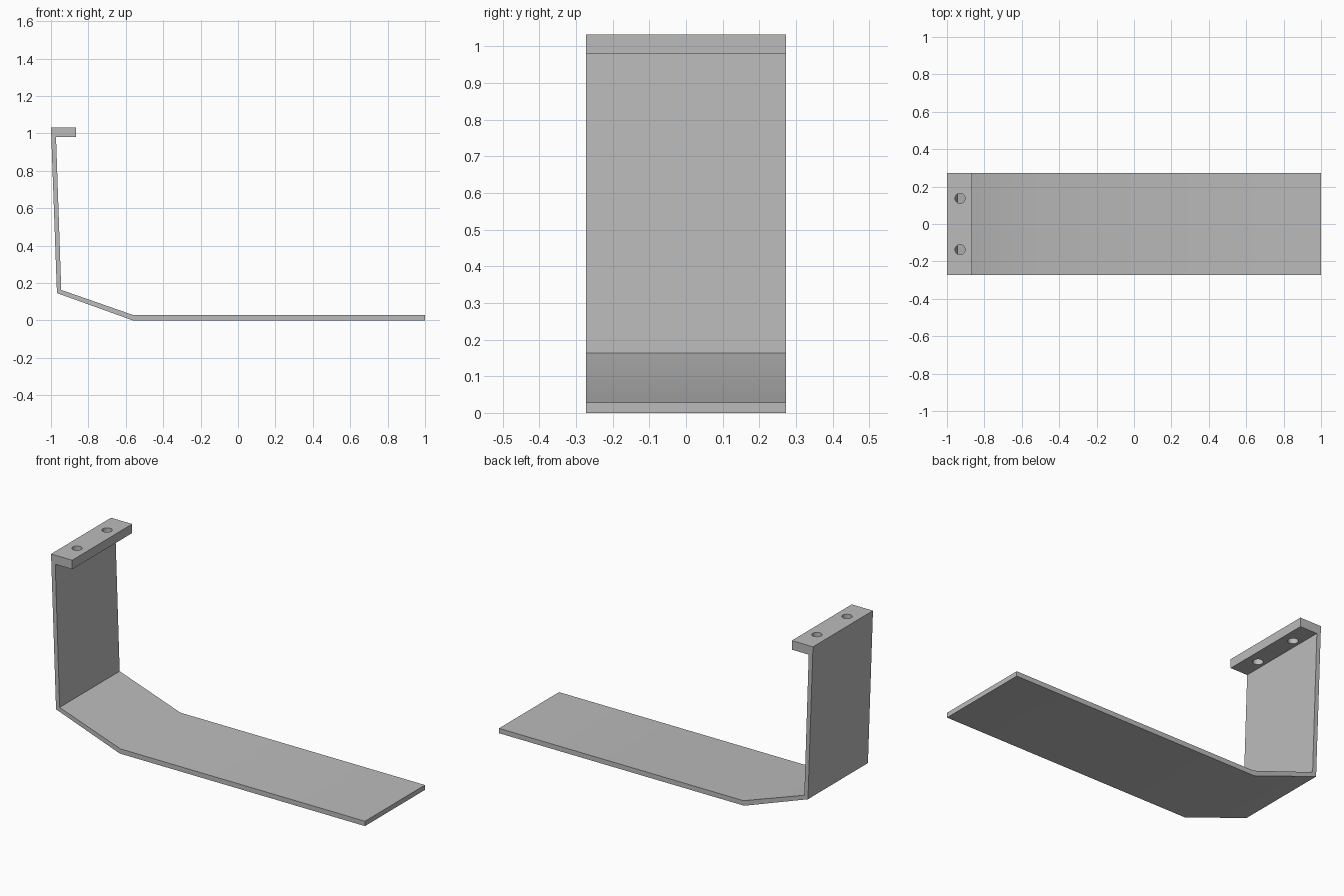
import bpy, bmesh, math

HALF_WIDTH = 0.273
HOLE_X, HOLE_Y, HOLE_RADIUS = -0.93, 0.137, 0.027

cube = bpy.data.objects.get("Cube")
if cube:
    bpy.data.objects.remove(cube, do_unlink=True)

# Plain grey metal
grey = bpy.data.materials.new("grey_metal")
grey.use_nodes = True
colour = (0.5, 0.5, 0.5, 1)
grey.diffuse_color = colour
grey.node_tree.nodes["Principled BSDF"].inputs["Base Color"].default_value = colour

# Bent strip with a thick top flange, as one side profile (x, z)
profile = [
    (1, 0), (1, 0.028), (-0.558, 0.028), (-0.945, 0.163),
    (-0.973, 0.98), (-0.865, 0.98), (-0.865, 1.032), (-1, 1.032),
    (-0.968, 0.146), (-0.562, 0),
]
bm = bmesh.new()
side = bm.faces.new([bm.verts.new((x, -HALF_WIDTH, z)) for x, z in profile])
extruded = bmesh.ops.extrude_face_region(bm, geom=[side])["geom"]
bmesh.ops.translate(bm, vec=(0, 2 * HALF_WIDTH, 0),
                    verts=[v for v in extruded if isinstance(v, bmesh.types.BMVert)])
bmesh.ops.recalc_face_normals(bm, faces=bm.faces)
mesh = bpy.data.meshes.new("bent_bracket")
bm.to_mesh(mesh)
bm.free()
mesh.materials.append(grey)
bracket = bpy.data.objects.new("bent_bracket", mesh)
bpy.context.collection.objects.link(bracket)

# Two screw holes through the flange
for sign in (-1, 1):
    bpy.ops.mesh.primitive_cylinder_add(vertices=32, radius=HOLE_RADIUS, depth=0.2,
                                        location=(HOLE_X, sign * HOLE_Y, 1))
    cutter = bpy.context.object
    cutter.name = "hole_cutter"
    cutter.hide_render = True
    cutter.data.materials.append(grey)
    cut = bracket.modifiers.new("screw_hole", "BOOLEAN")
    cut.operation = "DIFFERENCE"
    cut.solver = "EXACT"
    cut.object = cutter
    bpy.context.view_layer.objects.active = bracket
    bpy.ops.object.modifier_apply(modifier=cut.name)
    bpy.data.objects.remove(cutter, do_unlink=True)

# Soft shading over the shallow bend, crisp edges elsewhere
bpy.ops.object.select_all(action="DESELECT")
bracket.select_set(True)
bpy.context.view_layer.objects.active = bracket
bpy.ops.object.shade_smooth_by_angle(angle=math.radians(30))
